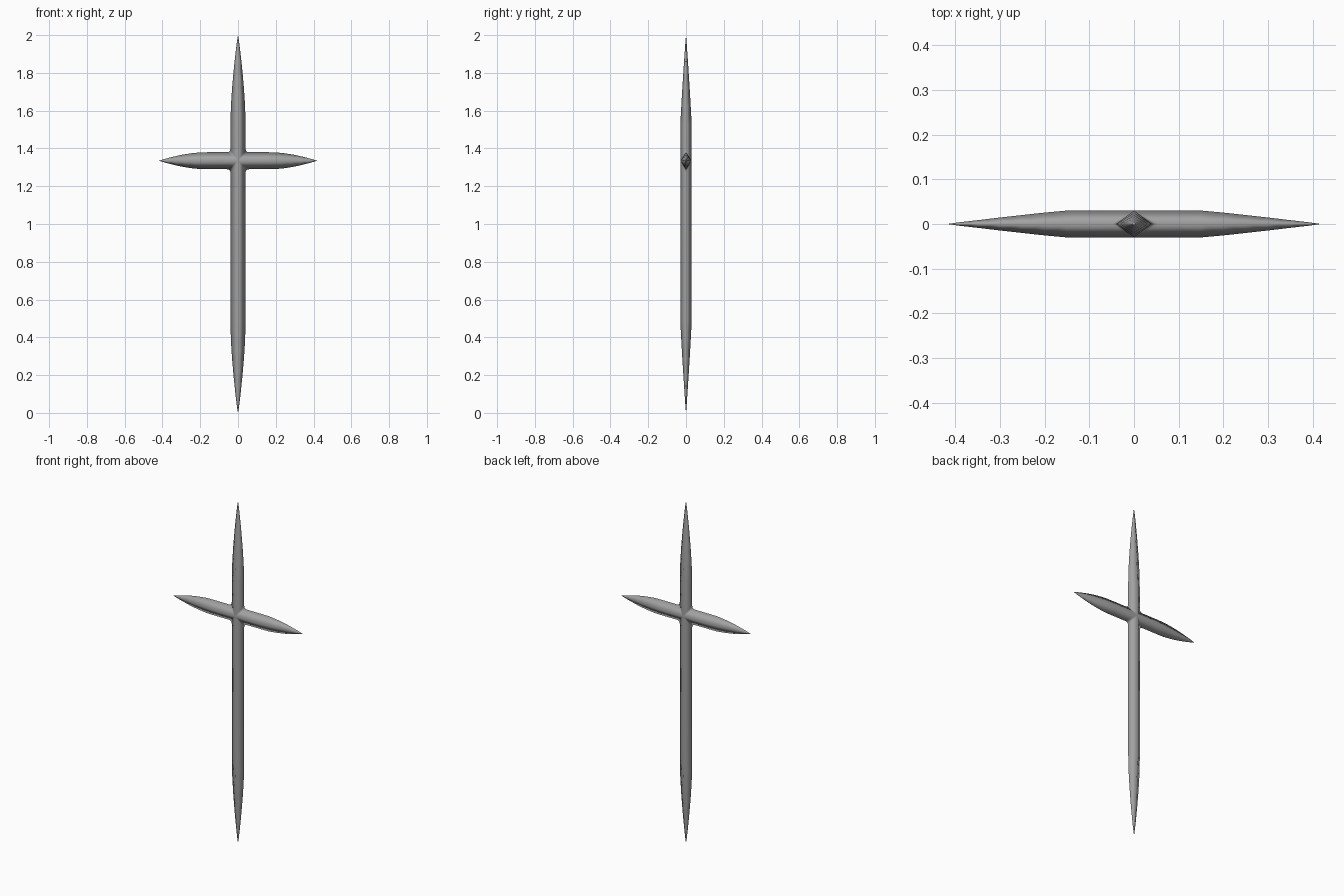
import bpy, bmesh
from mathutils import Vector

if "Cube" in bpy.data.objects:
    bpy.data.objects.remove(bpy.data.objects["Cube"])

CZ = 1.335      # height of the crossing
D = 0.03        # half depth at the ridge

# stations along each arm: distance from crossing, half width, half depth
side = [(0.058, 0.045, D), (0.15, 0.045, D), (0.2, 0.0445, 0.0255), (0.25, 0.039, 0.02),
        (0.3, 0.031, 0.0145), (0.35, 0.0195, 0.0085), (0.39, 0.009, 0.004), (0.418, 0, 0)]


def blade(length, straight):
    """Long tapering arm with convex edges and nearly straight ridge taper."""
    taper = length - straight
    shape = [(0, 1, 1), (0.2, 0.94, 0.83), (0.4, 0.79, 0.65), (0.6, 0.58, 0.45),
             (0.8, 0.33, 0.24), (0.93, 0.14, 0.1), (1, 0, 0)]
    return [(0.065, 0.04, D)] + [(straight + t * taper, 0.04 * w, D * d) for t, w, d in shape]


bm = bmesh.new()
centre = Vector((0, 0, CZ))
X, Z = Vector((1, 0, 0)), Vector((0, 0, 1))


def face(points):
    unique = []
    for p in points:
        if all((p - q).length > 1e-6 for q in unique):
            unique.append(p)
    if len(unique) > 2:
        bm.faces.new([bm.verts.new(p) for p in unique])


def arm(along, across, stations):
    """Four-sided diamond-section arm, sharing the ridge at the crossing."""
    for s in (-1, 1):
        for f in (-1, 1):
            edge = [centre + along * t + across * (s * w) for t, w, d in stations]
            ridge = [centre + along * t + Vector((0, f * d, 0)) for t, w, d in stations]
            for i in range(len(stations) - 1):
                face([edge[i], edge[i + 1], ridge[i + 1], ridge[i]])
            hub = centre + Vector((0, f * D, 0))
            face([hub, edge[0], ridge[0]])


arm(X, Z, side)
arm(-X, Z, side)
arm(Z, X, blade(2 - CZ, 0.195))
arm(-Z, X, blade(CZ, 0.855))

# rounded inner corners fanned out from the crossing ridge
corner = [(0.04, 0.065), (0.0415, 0.055), (0.0475, 0.0475), (0.058, 0.045)]
for sx in (-1, 1):
    for sz in (-1, 1):
        pts = [centre + X * (sx * x) + Z * (sz * z) for x, z in corner]
        for f in (-1, 1):
            hub = centre + Vector((0, f * D, 0))
            for a, b in zip(pts, pts[1:]):
                face([hub, a, b])

bmesh.ops.remove_doubles(bm, verts=bm.verts, dist=1e-5)
bmesh.ops.recalc_face_normals(bm, faces=bm.faces)
for fc in bm.faces:
    fc.smooth = True

mesh = bpy.data.meshes.new("tapered_cross")
bm.to_mesh(mesh)
bm.free()
cross = bpy.data.objects.new("tapered_cross", mesh)
bpy.context.collection.objects.link(cross)

# dark grey metal
metal = bpy.data.materials.new("dark_metal")
metal.diffuse_color = (0.36, 0.36, 0.36, 1)
metal.use_nodes = True
metal.node_tree.nodes["Principled BSDF"].inputs["Base Color"].default_value = metal.diffuse_color
mesh.materials.append(metal)
